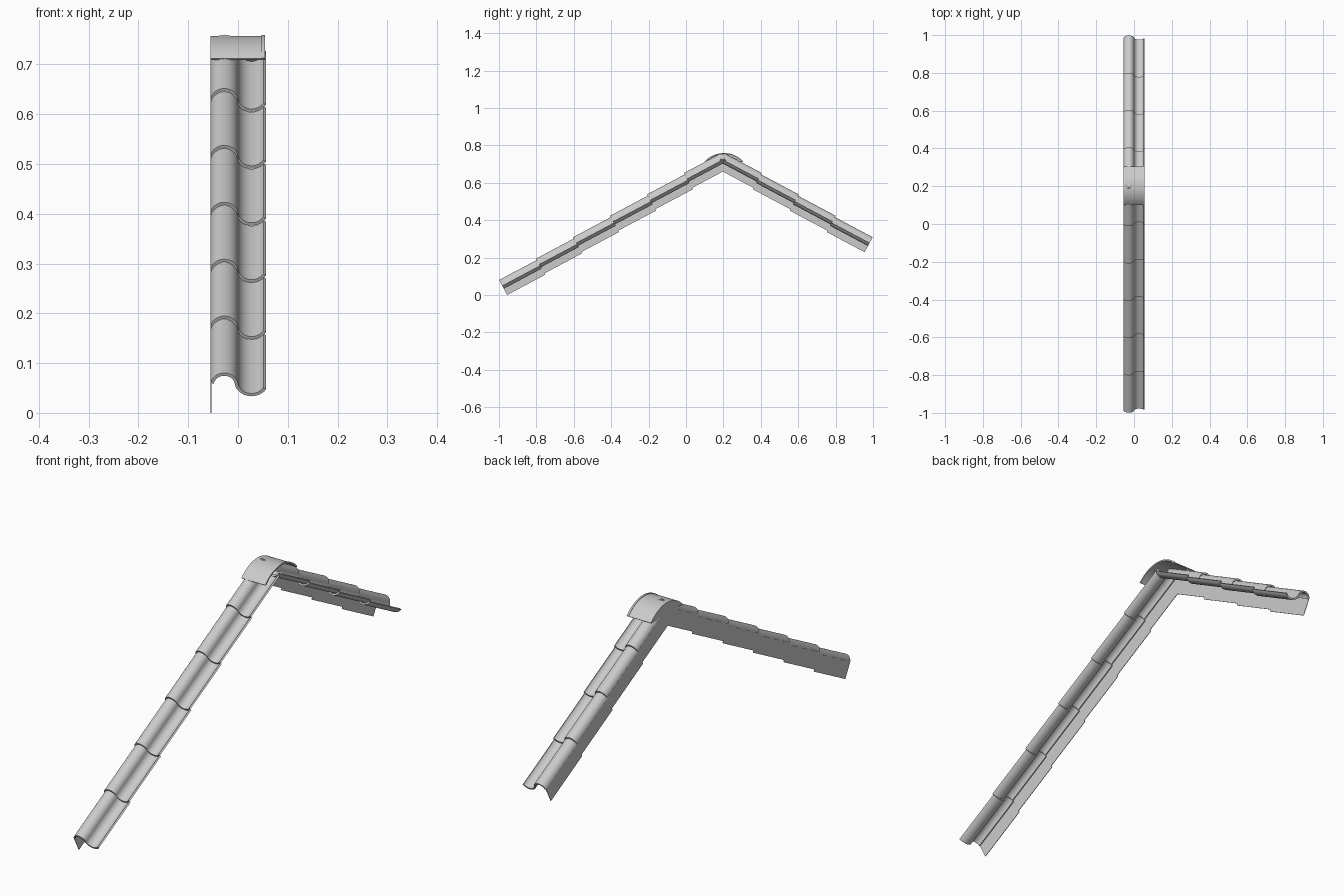
import bpy
import bmesh
from math import sin, cos, radians
from mathutils import Matrix

cube = bpy.data.objects.get("Cube")
if cube:
    bpy.data.objects.remove(cube, do_unlink=True)

RIDGE_Y = 0.197
STEP_Y, STEP_Z = 0.1975, 0.1143
START_Z = 0.0597
TILE_LEN = 0.23
TILT = radians(28)
EDGE_X = 0.055
THICK = 0.0065


def arc(cx, cz, r, start, end, n=14):
    """Points on an arc; angles in degrees, measured from straight up."""
    steps = [radians(start + (end - start) * i / n) for i in range(n + 1)]
    return [(cx + r * sin(a), cz + r * cos(a)) for a in steps]


def add_prism(bm, outline, start, length, place):
    """Extrude a closed 2D outline; place maps (u, v, depth) to 3D."""
    rings = [[bm.verts.new(place(u, v, d)) for u, v in outline]
             for d in (start, start + length)]
    n = len(outline)
    for i in range(n):
        j = (i + 1) % n
        bm.faces.new((rings[0][i], rings[0][j], rings[1][j], rings[1][i]))
    for ring in rings:
        bm.faces.new(ring)


def finish(bm, name):
    bmesh.ops.recalc_face_normals(bm, faces=bm.faces)
    mesh = bpy.data.meshes.new(name)
    bm.to_mesh(mesh)
    bm.free()
    return mesh


def add_object(name, mesh):
    obj = bpy.data.objects.new(name, mesh)
    bpy.context.collection.objects.link(obj)
    return obj


def smooth(obj):
    bpy.ops.object.select_all(action='DESELECT')
    obj.select_set(True)
    bpy.context.view_layer.objects.active = obj
    bpy.ops.object.shade_smooth_by_angle(angle=radians(35))


def along_slope(x, v, s):
    return (x, s * cos(TILT) - v * sin(TILT), s * sin(TILT) + v * cos(TILT))


def make_tile(name, mirrored):
    bm = bmesh.new()
    # S-shaped sheet: a crest arc flowing into a trough arc
    r, drop = 0.0279, 0.0046
    top = (arc(-0.0275, -drop, r, -80, 80)
           + arc(0.0272, drop, r, 260, 122)[1:])
    bottom = (arc(-0.0275, -drop, r - THICK, -80, 80)
              + arc(0.0272, drop, r + THICK, 260, 122)[1:])
    add_prism(bm, top + bottom[::-1], 0, TILE_LEN, along_slope)
    # verge flap hanging from the outer edge
    x0, x1 = -EDGE_X, -EDGE_X + 0.002
    flap = [(x0, 0), (x1, 0), (x1, -0.0676), (x0, -0.0676)]
    add_prism(bm, flap, 0, TILE_LEN, along_slope)
    if mirrored:
        bm.transform(Matrix.Scale(-1, 4, (0, 1, 0)))
    return finish(bm, name)


# Rows of overlapping tiles on both slopes
for side, direction, count in (("front", -1, 6), ("back", 1, 4)):
    mesh = make_tile(side + "_verge_tile", direction > 0)
    for i in range(count):
        tile = add_object(f"{side}_verge_tile_{i + 1}", mesh)
        row = i + 1
        tile.location = (0, RIDGE_Y + direction * row * STEP_Y,
                         START_Z + (6 - row) * STEP_Z)
        if i == 0:
            smooth(tile)

# Ridge cap: curved shell, closed end wall and a raised rim
bm = bmesh.new()
CAP_R, CAP_Z, HALF = 0.139, 0.618, 47.5


def across(y, z, x):
    return (x, y, z)


def add_arch(outer, inner, x, width):
    pts = (arc(RIDGE_Y + 0.006, CAP_Z, outer, -HALF, HALF, 24)
           + arc(RIDGE_Y + 0.006, CAP_Z, inner, HALF, -HALF, 24))
    add_prism(bm, pts, x, width, across)


add_arch(CAP_R, CAP_R - 0.004, -EDGE_X, 0.102)
add_arch(CAP_R + 0.002, CAP_R - 0.004, 0.047, 0.0075)
wall = arc(RIDGE_Y + 0.006, CAP_Z, CAP_R - 0.001, -HALF, HALF, 24)
add_prism(bm, wall, -EDGE_X, 0.002, across)
smooth(add_object("ridge_cap", finish(bm, "ridge_cap")))
